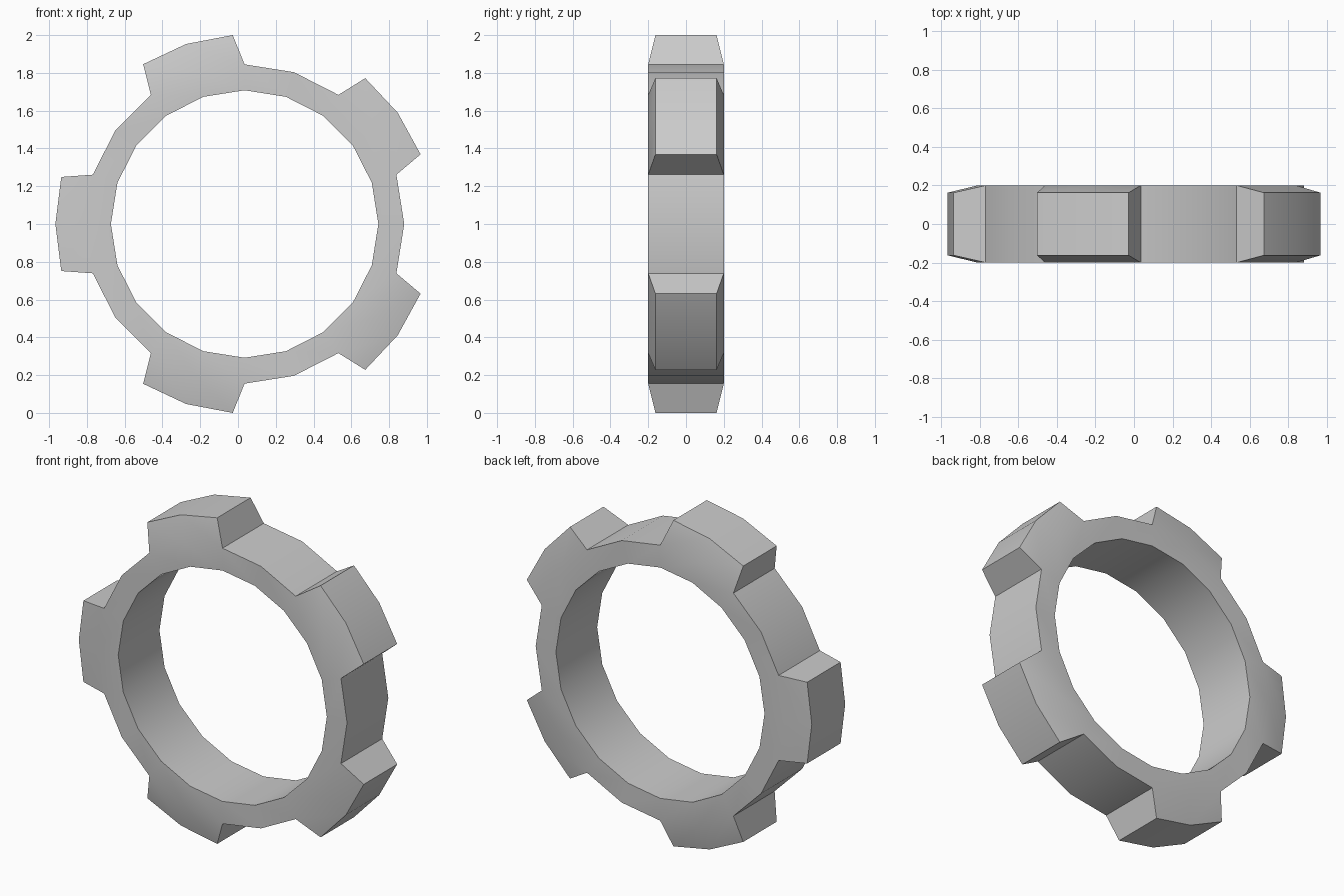
import bpy, bmesh
from math import radians, cos, sin

if "Cube" in bpy.data.objects:
    bpy.data.objects.remove(bpy.data.objects["Cube"])

CX, CZ = 0.035, 1.0                     # gear axis
R_IN, R_ROOT, R_TIP = 0.708, 0.845, 1.002
Y_RING, Y_TIP = 0.2, 0.162              # half widths
N, TEETH = 20, 5

bm = bmesh.new()


def pair(r, deg, y):
    """Front and back vertex at a polar position."""
    a = radians(deg)
    x, z = CX + r * cos(a), CZ + r * sin(a)
    return bm.verts.new((x, -y, z)), bm.verts.new((x, y, z))


def bridge(p, q):
    """Face across the gear width between two pairs."""
    bm.faces.new((p[0], q[0], q[1], p[1]))


def sides(a, b, c, d):
    """Front and back faces through four pairs."""
    for s in (0, 1):
        bm.faces.new((a[s], b[s], c[s], d[s]))


# Ring: inner bore and root circle; index 0 is a tooth centre at 180 degrees
step = 360 / N
inner = [pair(R_IN, 180 + i * step, Y_RING) for i in range(N)]
root = [pair(R_ROOT, 180 + i * step, Y_RING) for i in range(N)]
for i in range(N):
    j = (i + 1) % N
    sides(inner[i], inner[j], root[j], root[i])
    bridge(inner[i], inner[j])
    if i % 4 in (1, 2):                 # open root between teeth
        bridge(root[i], root[j])

# Teeth: two segments each, narrowing towards the tip
for t in range(TEETH):
    c = 4 * t
    base = [root[(c + k) % N] for k in (-1, 0, 1)]
    tip = [pair(R_TIP, 180 + c * step + d, Y_TIP) for d in (-14.4, 0, 14.4)]
    for k in (0, 1):
        sides(base[k], base[k + 1], tip[k + 1], tip[k])
        bridge(tip[k], tip[k + 1])
    bridge(base[0], tip[0])
    bridge(base[2], tip[2])

bmesh.ops.recalc_face_normals(bm, faces=bm.faces)
mesh = bpy.data.meshes.new("gear_ring")
bm.to_mesh(mesh)
bm.free()
gear = bpy.data.objects.new("gear_ring", mesh)
bpy.context.collection.objects.link(gear)
bpy.context.view_layer.objects.active = gear
gear.select_set(True)
bpy.ops.object.shade_smooth_by_angle(angle=radians(30))
